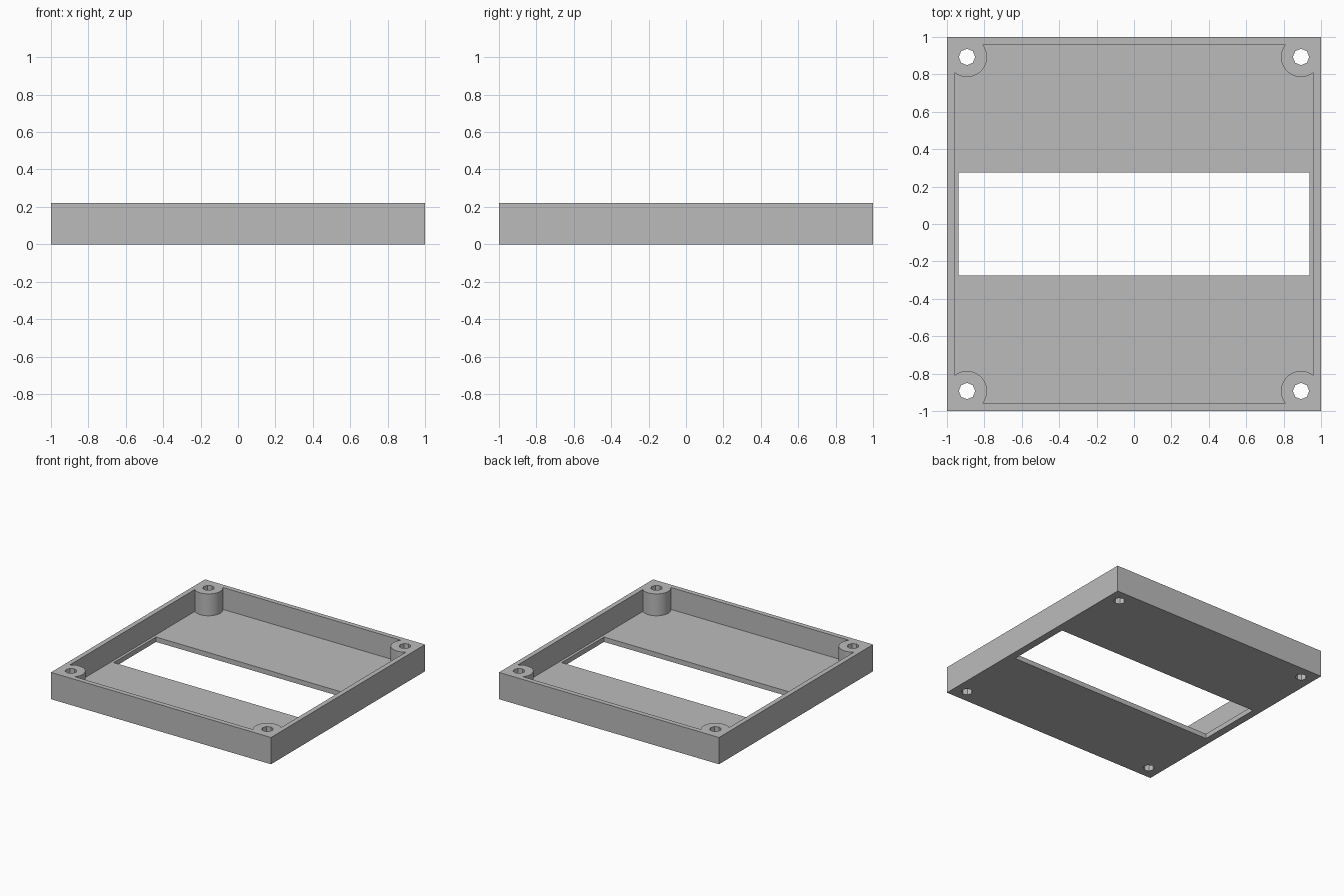
import bpy
import math

HEIGHT = 0.22
FLOOR = 0.04
INNER = 0.96      # half width inside the walls
BOSS = 0.893      # screw post centre
BOSS_R = 0.107
HOLE_R = 0.044

cube = bpy.data.objects.get("Cube")
if cube:
    bpy.data.objects.remove(cube, do_unlink=True)


def box(name, half_x, half_y, z0, z1):
    bpy.ops.mesh.primitive_cube_add(size=2, location=(0, 0, (z0 + z1) / 2))
    ob = bpy.context.object
    ob.name = name
    ob.scale = (half_x, half_y, (z1 - z0) / 2)
    bpy.ops.object.transform_apply(location=True, scale=True)
    return ob


def corner_posts(name, radius, sides, z0, z1):
    """Four vertical cylinders, one at each corner, joined as one object."""
    posts = []
    for sx in (-1, 1):
        for sy in (-1, 1):
            # turned so a vertex points along x
            bpy.ops.mesh.primitive_cylinder_add(
                vertices=sides, radius=radius, depth=z1 - z0,
                location=(sx * BOSS, sy * BOSS, (z0 + z1) / 2))
            posts.append(bpy.context.object)
    bpy.ops.object.select_all(action='DESELECT')
    for p in posts:
        p.select_set(True)
    bpy.context.view_layer.objects.active = posts[0]
    bpy.ops.object.join()
    ob = bpy.context.object
    ob.name = name
    bpy.ops.object.transform_apply(location=True, scale=True)
    return ob


def cut(target, cutter):
    """Subtract the cutter and discard it."""
    mod = target.modifiers.new(cutter.name, 'BOOLEAN')
    mod.operation = 'DIFFERENCE'
    mod.solver = 'EXACT'
    mod.object = cutter
    bpy.ops.object.select_all(action='DESELECT')
    target.select_set(True)
    bpy.context.view_layer.objects.active = target
    bpy.ops.object.modifier_apply(modifier=mod.name)
    bpy.data.objects.remove(cutter, do_unlink=True)


# Cavity shape, leaving the round screw posts standing in the corners
cavity = box("cavity", INNER, INNER, FLOOR, HEIGHT + 0.1)
cut(cavity, corner_posts("posts", BOSS_R, 48, FLOOR - 0.1, HEIGHT + 0.2))

# Open tray with walls, floor window and screw holes
tray = box("tray_frame", 1, 1, 0, HEIGHT)
cut(tray, cavity)
cut(tray, box("window", 0.938, 0.275, -0.1, FLOOR + 0.05))
cut(tray, corner_posts("screw_holes", HOLE_R, 8, -0.1, HEIGHT + 0.1))

# Plain grey plastic
grey = bpy.data.materials.new("grey_plastic")
grey.use_nodes = True
colour = (0.5, 0.5, 0.5, 1)
grey.diffuse_color = colour
grey.node_tree.nodes["Principled BSDF"].inputs["Base Color"].default_value = colour
tray.data.materials.clear()
tray.data.materials.append(grey)

# Smooth the posts, keep walls and eight-sided holes crisp
bpy.ops.object.select_all(action='DESELECT')
tray.select_set(True)
bpy.context.view_layer.objects.active = tray
bpy.ops.object.shade_smooth_by_angle(angle=math.radians(30))
